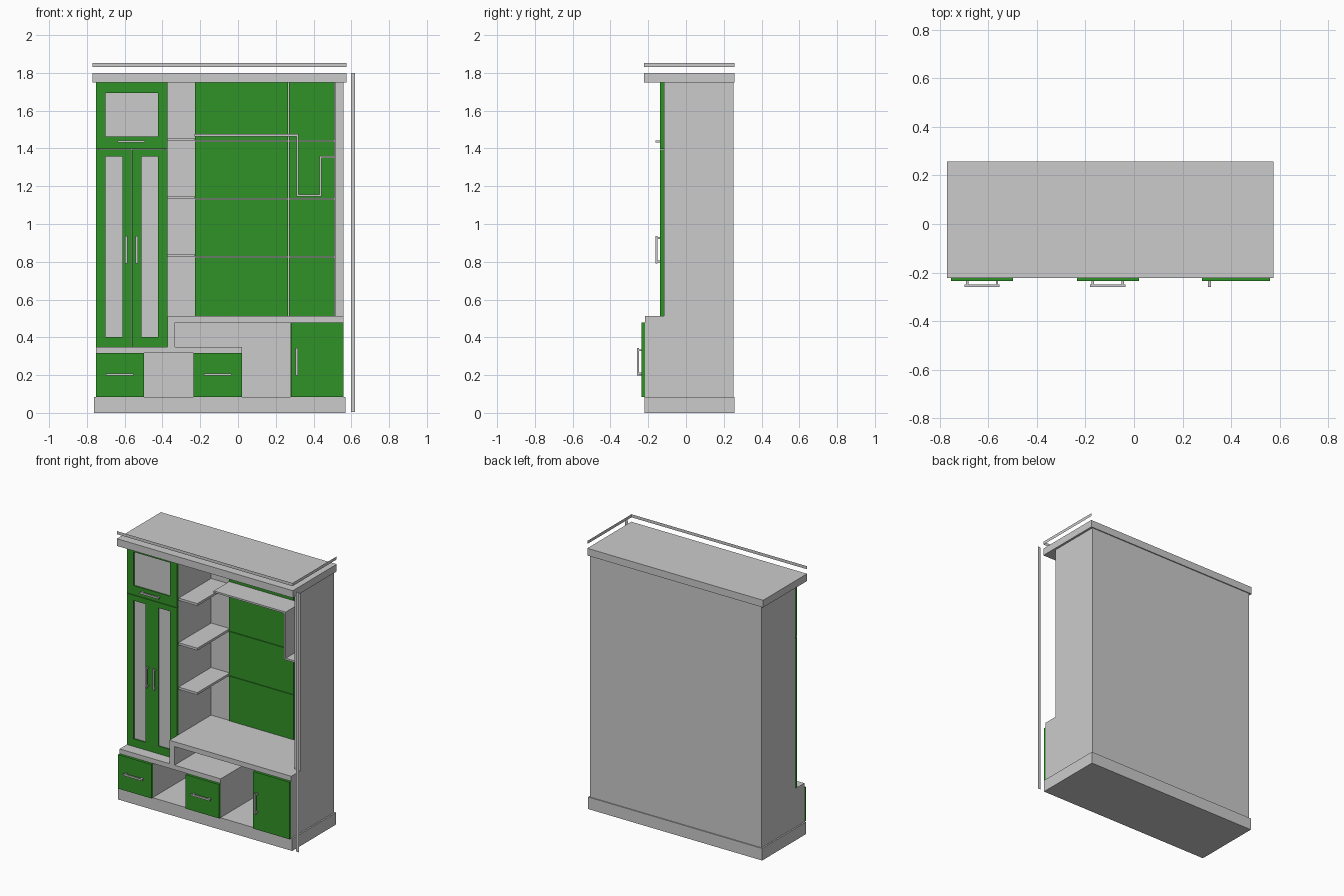
import bpy, bmesh

if "Cube" in bpy.data.objects:
    bpy.data.objects.remove(bpy.data.objects["Cube"])

green = bpy.data.materials.new("green_lacquer")
green.diffuse_color = (0.03, 0.29, 0.02, 1)
green.use_nodes = True
green.node_tree.nodes["Principled BSDF"].inputs["Base Color"].default_value = green.diffuse_color


def finish(name, bm, mat=None):
    me = bpy.data.meshes.new(name)
    bm.to_mesh(me)
    bm.free()
    ob = bpy.data.objects.new(name, me)
    bpy.context.collection.objects.link(ob)
    if mat:
        me.materials.append(mat)
    return ob


def boxes(name, parts, mat=None):
    """One object from boxes given as (x0, x1, y0, y1, z0, z1)."""
    bm = bmesh.new()
    for x0, x1, y0, y1, z0, z1 in parts:
        for v in bmesh.ops.create_cube(bm, size=1)["verts"]:
            v.co = ((x0 + x1) / 2 + v.co.x * (x1 - x0),
                    (y0 + y1) / 2 + v.co.y * (y1 - y0),
                    (z0 + z1) / 2 + v.co.z * (z1 - z0))
    return finish(name, bm, mat)


def handle(name, x, z, y, vertical, length=0.145, t=0.012):
    """Bar handle on two posts, standing off a door face at y."""
    h = length / 2
    parts = []
    for a, b, y0, y1 in ((-h, h, y - 0.024, y - 0.014),
                         (-h + 0.006, -h + 0.016, y - 0.014, y),
                         (h - 0.016, h - 0.006, y - 0.014, y)):
        if vertical:
            parts.append((x - t / 2, x + t / 2, y0, y1, z + a, z + b))
        else:
            parts.append((x + a, x + b, y0, y1, z - t / 2, z + t / 2))
    boxes(name, parts)


def framed_door(name, x0, x1, z0, z1, wx0, wx1, wz0, wz1):
    """Green frame with a recessed pane."""
    y0, y1 = UP - 0.02, UP
    boxes(name + "_frame", [(x0, wx0, y0, y1, z0, z1), (wx1, x1, y0, y1, z0, z1),
                            (wx0, wx1, y0, y1, z0, wz0), (wx0, wx1, y0, y1, wz1, z1)], green)
    boxes(name + "_pane", [(wx0, wx1, y0 + 0.008, y1, wz0, wz1)])


L, R = -0.753, 0.559          # carcass sides
UP, LOW = -0.117, -0.217      # front of upper and lower units
BACK, WALL = 0.251, 0.238     # outer back and inner back wall
FLOOR, TOP = 0.083, 1.75

# Plinth, crown and back wall
boxes("plinth", [(-0.763, 0.569, -0.221, 0.258, 0, FLOOR)])
boxes("crown", [(-0.77, 0.574, -0.222, 0.258, TOP, 1.8)])
boxes("back_wall", [(L, R, WALL, BACK, FLOOR, TOP)])

# Low drawer units with the board over them
boxes("drawer_board", [(L, 0.02, LOW, WALL, 0.318, 0.35)])
boxes("low_dividers", [(x, x + 0.016, LOW, WALL, FLOOR, 0.318)
                       for x in (L, -0.514, -0.234, 0.004)])

# Raised bench, its left leg and the right cupboard wall
boxes("bench_top", [(-0.372, R, LOW, WALL, 0.478, 0.512)])
boxes("bench_leg", [(-0.372, -0.333, LOW, WALL, 0.35, 0.478)])
boxes("cupboard_walls", [(0.279, 0.295, LOW, WALL, FLOOR, 0.478),
                         (R - 0.016, R, LOW, WALL, FLOOR, 0.478)])

# Tall cabinet sides and right upright
boxes("tall_cabinet_sides", [(L, L + 0.016, UP, WALL, 0.35, TOP),
                             (-0.388, -0.372, UP, WALL, 0.35, TOP)])
boxes("right_upright", [(0.513, R, UP, WALL, 0.512, TOP)])

# Lower fronts
for name, x0, x1, z1 in (("left_drawer_front", L, -0.498, 0.318),
                         ("middle_drawer_front", -0.235, 0.02, 0.318),
                         ("right_cupboard_door", 0.28, R, 0.478)):
    boxes(name, [(x0, x1, LOW - 0.018, LOW, FLOOR, z1)], green)
handle("left_drawer_handle", -0.625, 0.203, LOW - 0.018, False)
handle("middle_drawer_handle", -0.108, 0.203, LOW - 0.018, False)
handle("right_cupboard_handle", 0.311, 0.27, LOW - 0.018, True)

# Tall cabinet doors
framed_door("upper_door", L, -0.372, 1.398, TOP, -0.702, -0.423, 1.462, 1.694)
framed_door("left_tall_door", L, -0.563, 0.35, 1.395, -0.702, -0.612, 0.403, 1.358)
framed_door("right_tall_door", -0.562, -0.372, 0.35, 1.395, -0.512, -0.423, 0.403, 1.358)
handle("upper_door_handle", -0.566, 1.437, UP - 0.02, False)
handle("left_tall_handle", -0.591, 0.864, UP - 0.02, True)
handle("right_tall_handle", -0.536, 0.864, UP - 0.02, True)

# Green tiles on the back wall, with thin grooves between
xs = (-0.23, 0.267, 0.513)
zs = (0.512, 0.825, 1.133, 1.44, TOP)
boxes("back_tiles", [(x0 + 0.002, x1 - 0.002, WALL - 0.008, WALL, z0 + 0.002, z1 - 0.002)
                     for x0, x1 in zip(xs, xs[1:]) for z0, z1 in zip(zs, zs[1:])], green)

# Narrow niche shelves
boxes("niche_shelves", [(-0.372, -0.229, UP, WALL, z, z + 0.016)
                        for z in (0.825, 1.132, 1.44)])

# Stepped shelf: a folded sheet given thickness
bm = bmesh.new()
path = [(-0.229, 1.47), (0.315, 1.47), (0.315, 1.151), (0.437, 1.151), (0.437, 1.355), (0.513, 1.355)]
rows = [[bm.verts.new((x, y, z)) for x, z in path] for y in (0.062, WALL - 0.008)]
for i in range(len(path) - 1):
    bm.faces.new((rows[0][i], rows[0][i + 1], rows[1][i + 1], rows[1][i]))
shelf = finish("stepped_shelf", bm)
mod = shelf.modifiers.new("thickness", "SOLIDIFY")
mod.thickness = 0.012
mod.offset = 0
mod.use_even_offset = True

# Flat measuring strips around the cabinet
for name, corners in (
        ("width_strip", [(x, -0.222, z) for x, z in ((-0.77, 1.831), (0.574, 1.831), (0.574, 1.852), (-0.77, 1.852))]),
        ("depth_strip", [(0.572, y, z) for y, z in ((-0.222, 1.831), (0.258, 1.831), (0.258, 1.852), (-0.222, 1.852))]),
        ("height_strip", [(x, -0.222, z) for x, z in ((0.598, 0.005), (0.62, 0.005), (0.62, 1.8), (0.598, 1.8))])):
    bm = bmesh.new()
    bm.faces.new([bm.verts.new(c) for c in corners])
    finish(name, bm)
